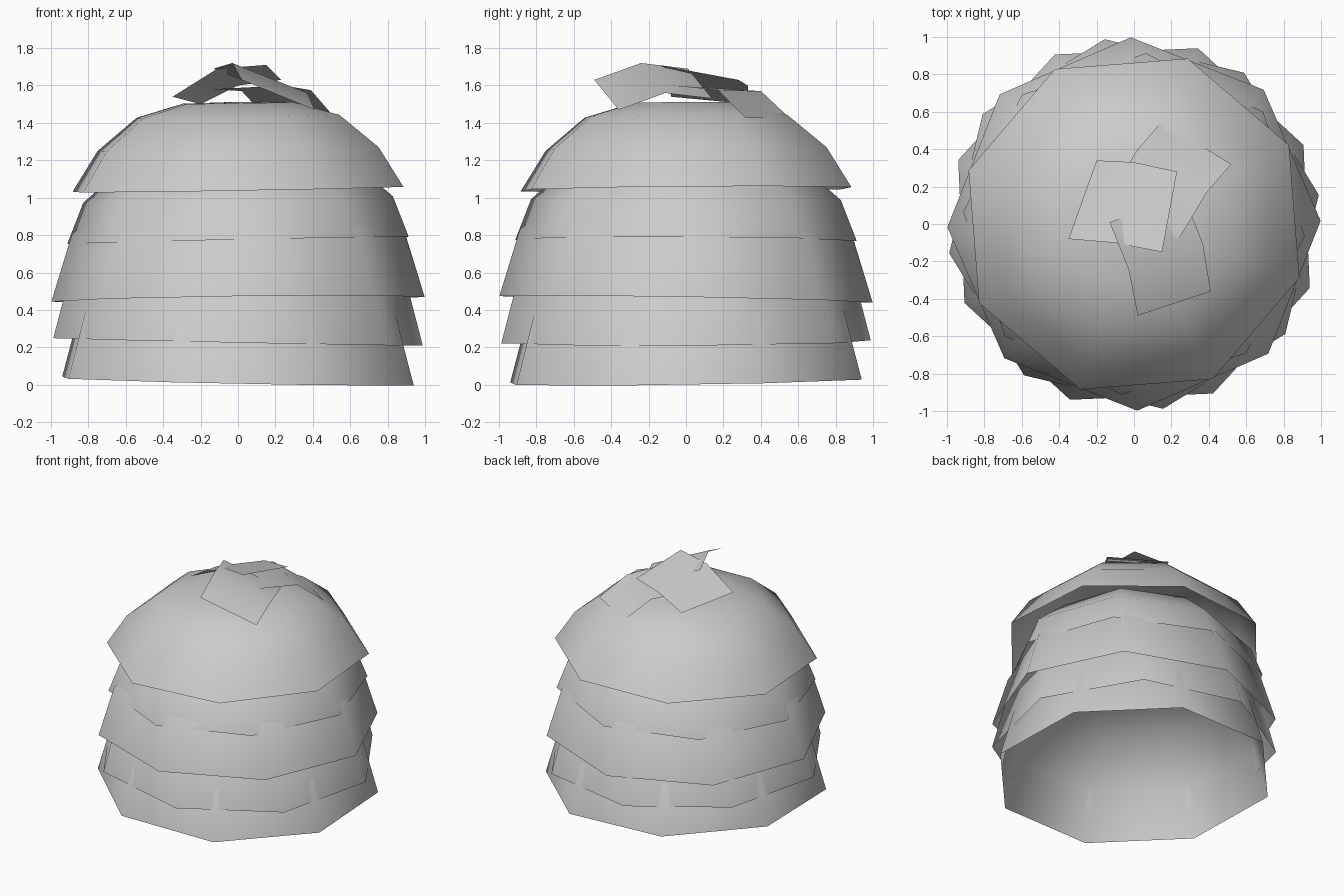
import bpy
import bmesh
from math import cos, sin, radians

cube = bpy.data.objects.get("Cube")
if cube:
    bpy.data.objects.remove(cube, do_unlink=True)

grey = bpy.data.materials.new("soft_grey")
grey.use_nodes = True
grey.diffuse_color = (0.6, 0.6, 0.6, 1)
grey.node_tree.nodes["Principled BSDF"].inputs["Base Color"].default_value = (0.6, 0.6, 0.6, 1)

SIDES = 8


def finish(name, bm):
    mesh = bpy.data.meshes.new(name)
    for face in bm.faces:
        face.smooth = True
    bm.to_mesh(mesh)
    bm.free()
    mesh.materials.append(grey)
    obj = bpy.data.objects.new(name, mesh)
    bpy.context.collection.objects.link(obj)
    return obj


def shell(name, turn, tilt, top, profile):
    """Open eight-sided dome: (radius, height) rings closed by a pole, leaning by a z shear."""
    bm = bmesh.new()
    rings = []
    for r, z in profile:
        ring = []
        for i in range(SIDES):
            a = radians(turn) + radians(360 / SIDES) * i
            x, y = r * cos(a), r * sin(a)
            ring.append(bm.verts.new((x, y, z + tilt[0] * x + tilt[1] * y)))
        rings.append(ring)
    pole = bm.verts.new((0, 0, top))
    for i in range(SIDES):
        j = (i + 1) % SIDES
        for low, high in zip(rings, rings[1:]):
            bm.faces.new((low[i], low[j], high[j], high[i]))
        bm.faces.new((rings[-1][i], rings[-1][j], pole))
    return finish(name, bm)


def leaf(name, rows):
    """Folded sheet: rows of (left point, right point)."""
    bm = bmesh.new()
    pairs = [[bm.verts.new(p) for p in row] for row in rows]
    for (a, b), (c, d) in zip(pairs, pairs[1:]):
        bm.faces.new((a, b, d, c))
    bm.normal_update()
    if sum(f.normal.z for f in bm.faces) < 0:
        bmesh.ops.reverse_faces(bm, faces=bm.faces[:])
    return finish(name, bm)


# Nested skirts, from the crown down
shell("crown_skirt", 27, (0.017, 0.008), 1.513,
      [(0.93, 1.045), (0.79, 1.26), (0.57, 1.435), (0.31, 1.507)])
shell("upper_skirt", -4, (0.021, -0.005), 1.3,
      [(0.915, 0.772), (0.83, 0.99), (0.6, 1.19), (0.32, 1.28)])
shell("middle_skirt", 1, (0.013, -0.017), 1.22,
      [(0.998, 0.457), (0.89, 0.81), (0.63, 1.07), (0.34, 1.19)])
shell("lower_skirt", 9, (-0.02, 0.005), 1.0,
      [(1.0, 0.23), (0.905, 0.59), (0.64, 0.86), (0.34, 0.98)])
shell("bottom_skirt", 25, (-0.02, 0.015), 0.8,
      [(1.0, 0.02), (0.9, 0.38), (0.64, 0.66), (0.34, 0.78)])

# Folded leaves on the crown
leaf("front_leaf", [((0.02, -0.49, 1.63), (0.41, -0.36, 1.47)),
                    ((-0.03, -0.24, 1.72), (0.37, -0.11, 1.56)),
                    ((-0.13, 0.01, 1.69), (0.27, 0.14, 1.53))])
leaf("back_leaf", [((0.15, 0.55, 1.43), (0.52, 0.32, 1.425)),
                   ((0.02, 0.40, 1.57), (0.39, 0.17, 1.575)),
                   ((-0.13, 0.16, 1.58), (0.24, -0.08, 1.60))])
leaf("top_leaf", [((-0.35, -0.08, 1.54), (-0.20, 0.34, 1.50)),
                  ((-0.11, -0.10, 1.69), (0.0, 0.33, 1.60)),
                  ((0.15, -0.15, 1.71), (0.23, 0.28, 1.63))])
